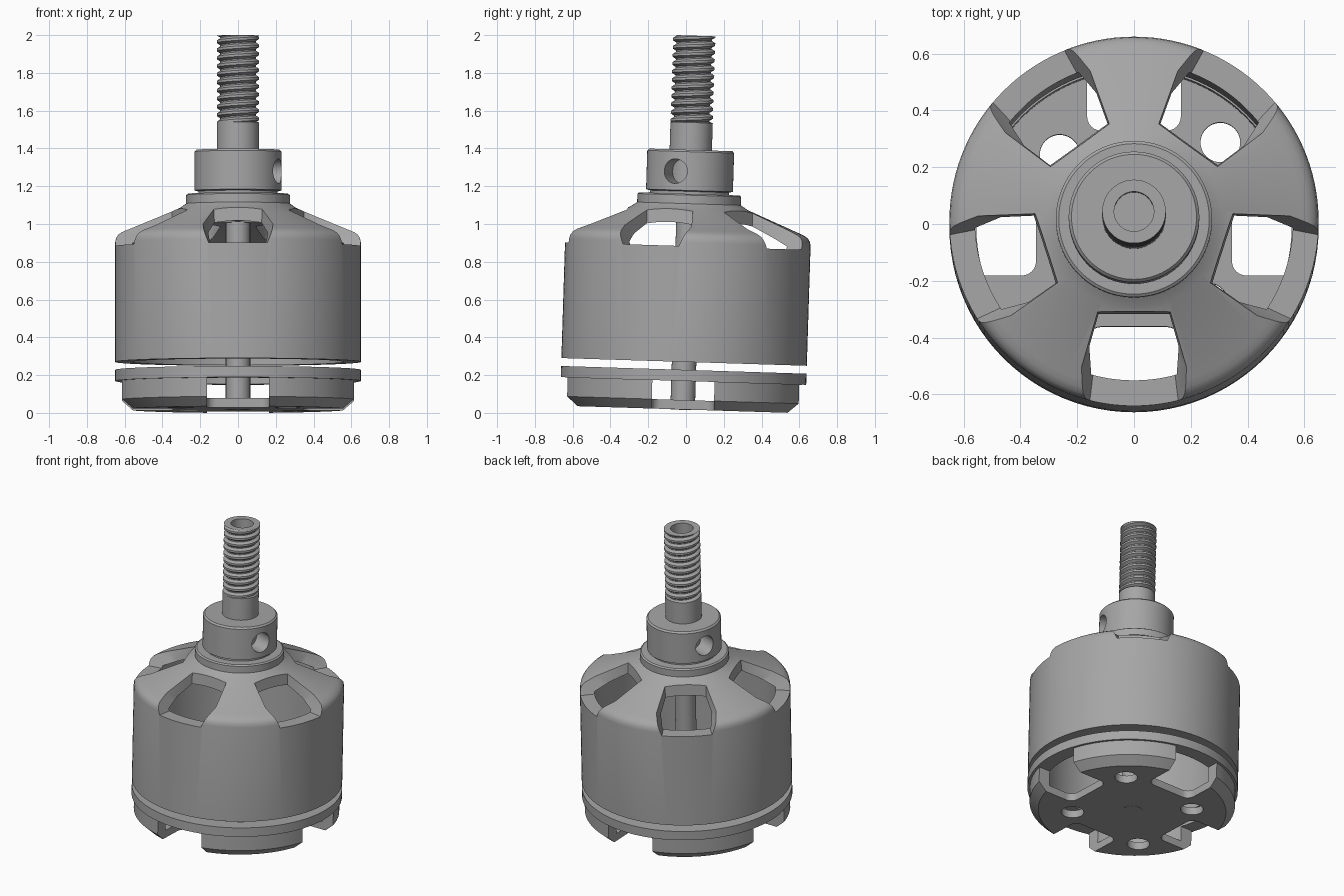
import bpy, bmesh
from math import cos, sin, pi, radians
from mathutils import Matrix

if "Cube" in bpy.data.objects:
    bpy.data.objects.remove(bpy.data.objects["Cube"])

GREY = (0.38, 0.38, 0.38, 1)
metal = bpy.data.materials.new("grey_metal")
metal.use_nodes = True
metal.diffuse_color = GREY
metal.node_tree.nodes["Principled BSDF"].inputs["Base Color"].default_value = GREY

# The whole motor leans slightly backwards
LEAN = Matrix.Translation((0, -0.018, 0.018)) @ Matrix.Rotation(radians(-1.8), 4, "X")


def make(name, bm):
    bmesh.ops.remove_doubles(bm, verts=bm.verts, dist=1e-5)
    bmesh.ops.recalc_face_normals(bm, faces=bm.faces)
    mesh = bpy.data.meshes.new(name)
    bm.to_mesh(mesh)
    bm.free()
    obj = bpy.data.objects.new(name, mesh)
    bpy.context.collection.objects.link(obj)
    mesh.materials.append(metal)
    return obj


def lathe(name, profile, seg=96):
    """Spin a closed (radius, z) outline around the z axis."""
    bm = bmesh.new()
    rings = [[bm.verts.new((r * cos(2 * pi * i / seg), r * sin(2 * pi * i / seg), z))
              for i in range(seg)] for r, z in profile]
    for k, (r, z) in enumerate(profile):
        n = (k + 1) % len(profile)
        if r == 0 and profile[n][0] == 0:
            continue
        for i in range(seg):
            j = (i + 1) % seg
            bm.faces.new((rings[k][i], rings[k][j], rings[n][j], rings[n][i]))
    return make(name, bm)


def hull(name, points, angle):
    """Convex cutter around the points, turned about z."""
    bm = bmesh.new()
    for p in points:
        bm.verts.new(p)
    bmesh.ops.convex_hull(bm, input=bm.verts)
    bmesh.ops.rotate(bm, verts=bm.verts, matrix=Matrix.Rotation(angle, 3, "Z"))
    return make(name, bm)


def cylinder(name, radius, matrix):
    bm = bmesh.new()
    bmesh.ops.create_cone(bm, cap_ends=True, segments=40, radius1=radius,
                          radius2=radius, depth=0.6, matrix=matrix)
    return make(name, bm)


def cut(obj, cutters):
    for c in cutters:
        c.hide_render = True
        mod = obj.modifiers.new("cut", "BOOLEAN")
        mod.operation, mod.solver, mod.object = "DIFFERENCE", "EXACT", c
        bpy.context.view_layer.objects.active = obj
        bpy.ops.object.modifier_apply(modifier=mod.name)
        bpy.data.objects.remove(c)


def finish(obj):
    bpy.ops.object.select_all(action="DESELECT")
    obj.select_set(True)
    bpy.context.view_layer.objects.active = obj
    bpy.ops.object.shade_smooth_by_angle(angle=radians(30))
    obj.matrix_world = LEAN


# Mounting base: floor, wall and flange
base = lathe("mounting_base", [(0, 0), (0.58, 0), (0.635, 0.05), (0.635, 0.15), (0.65, 0.15),
                               (0.65, 0.21), (0.555, 0.21), (0.555, 0.05), (0, 0.05)])
# Four wire notches with rounded inner corners
outline = [(0.8, -0.165), (0.8, 0.165)]
for s in (1, -1):
    for a in range(0, 91, 15):
        t = radians(a)
        outline.append((0.395 - 0.05 * sin(t), s * (0.115 + 0.05 * cos(t))))
notches = [hull("notch_cutter", [(x, y, z) for x, y in outline for z in (-0.1, 0.151)], k * pi / 2)
           for k in range(4)]
# Screw holes on the diagonals, in a long and a short pair
holes = []
for k in range(4):
    a, r = radians(45 + 90 * k), (0.43, 0.37)[k % 2]
    holes.append(cylinder("hole_cutter", 0.07, Matrix.Translation((r * cos(a), r * sin(a), -0.1))))
cut(base, notches + holes)

# Rotor bell: wall, rounded shoulder and conical cap
bell = lathe("rotor_bell", [(0.56, 0.252), (0.65, 0.252), (0.65, 0.885), (0.646, 0.908),
                            (0.634, 0.926), (0.615, 0.939), (0.59, 0.95), (0.31, 1.066),
                            (0.275, 1.09), (0.05, 1.09), (0.05, 0.99), (0.33, 0.99),
                            (0.56, 0.88)], 120)
# Five vents with sloping sides leave five spokes
corners = [(0.34, 0.12, 0.865), (0.75, 0.17, 0.865), (0.32, 0.13, 1.1), (0.75, 0.27, 1.1)]
vents = [hull("vent_cutter", [(x, s * y, z) for x, y, z in corners for s in (1, -1)],
              radians(-90 + 72 * k)) for k in range(5)]
cut(bell, vents)

# Hub ring and collar with a cross hole
collar = lathe("shaft_collar", [(0.1, 1.07), (0.275, 1.07), (0.275, 1.135), (0.265, 1.142),
                                (0.21, 1.142), (0.21, 1.155), (0.23, 1.16), (0.23, 1.365),
                                (0.22, 1.375), (0.1, 1.375)])
cross = Matrix.Translation((0, 0, 1.26)) @ Matrix.Rotation(radians(-20), 4, "Z") \
    @ Matrix.Rotation(pi / 2, 4, "Y")
cut(collar, [cylinder("cross_hole_cutter", 0.065, cross)])

# Shafts: thin inner one, thick upper one with a hollow tip
inner = lathe("inner_shaft", [(0, -0.002), (0.065, -0.002), (0.065, 1.05), (0, 1.05)], 48)
upper = lathe("upper_shaft", [(0, 1.05), (0.112, 1.05), (0.112, 1.52), (0.094, 1.525),
                              (0.094, 1.98), (0.07, 1.98), (0.07, 1.9), (0, 1.9)], 48)

# Helical thread, clipped flat at both ends
PITCH, LOW, HIGH, SEG = 0.043, 1.52, 1.98, 48
SHAPE = [(0.092, 0.0), (0.112, 0.3), (0.112, 0.6), (0.092, 0.9)]
bm = bmesh.new()
rows = []
for i in range(13 * SEG):
    a = 2 * pi * i / SEG
    z0 = LOW - PITCH + PITCH * i / SEG
    rows.append([bm.verts.new((r * cos(a), r * sin(a), min(max(z0 + h * PITCH, LOW), HIGH)))
                 for r, h in SHAPE])
for p, q in zip(rows, rows[1:]):
    for k in range(len(SHAPE) - 1):
        bm.faces.new((p[k], q[k], q[k + 1], p[k + 1]))
bmesh.ops.dissolve_degenerate(bm, dist=1e-5, edges=bm.edges)
thread = make("screw_thread", bm)

for part in (base, bell, collar, inner, upper, thread):
    finish(part)
